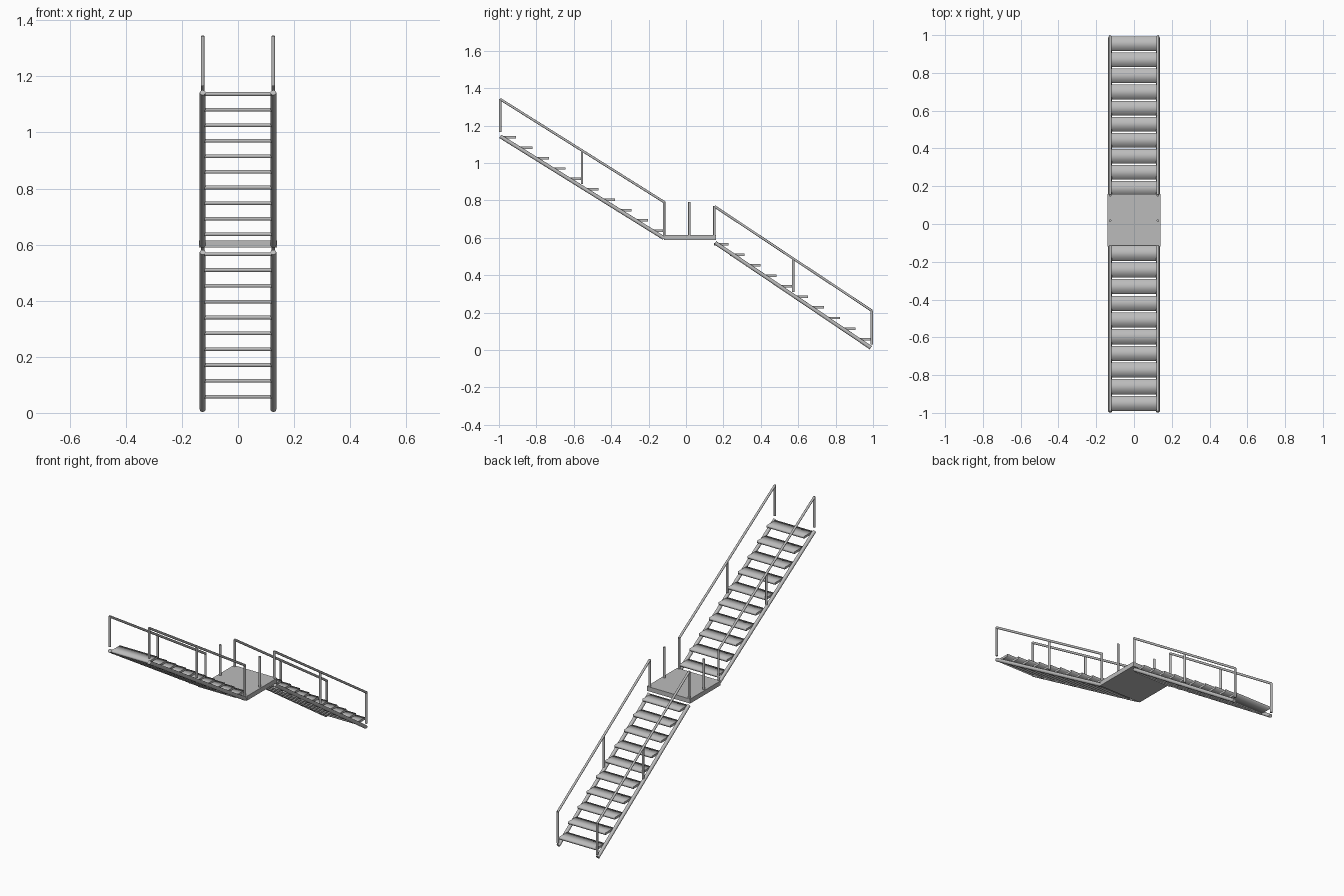
import bpy
from mathutils import Vector

if "Cube" in bpy.data.objects:
    bpy.data.objects.remove(bpy.data.objects["Cube"])

X = 0.1262       # half spacing of stringers and rails
steel = bpy.data.materials.new("dark_grey_steel")
steel.diffuse_color = (0.5, 0.5, 0.5, 1)
steel.use_nodes = True
steel.node_tree.nodes["Principled BSDF"].inputs["Base Color"].default_value = steel.diffuse_color


def box(name, lo, hi, soft=False):
    lo, hi = Vector(lo), Vector(hi)
    bpy.ops.mesh.primitive_cube_add(size=1, location=(lo + hi) / 2)
    ob = bpy.context.object
    ob.name = name
    ob.scale = hi - lo
    bpy.ops.object.transform_apply(location=False, rotation=False, scale=True)
    ob.data.materials.append(steel)
    if soft:
        # smooth round the profile, crisp at the two end faces
        bpy.ops.object.shade_smooth()
        for e in ob.data.edges:
            a, b = (ob.data.vertices[i].co for i in e.vertices)
            e.use_edge_sharp = abs(a.x - b.x) < 1e-5
    return ob


def bar(name, a, b, r):
    # round bar between two points
    a, b = Vector(a), Vector(b)
    d = b - a
    bpy.ops.mesh.primitive_cylinder_add(vertices=16, radius=r, depth=d.length,
                                        location=(a + b) / 2)
    ob = bpy.context.object
    ob.name = name
    ob.rotation_euler = d.to_track_quat('Z', 'Y').to_euler()
    ob.data.materials.append(steel)
    bpy.ops.object.shade_smooth_by_angle()
    return ob


def flight(name, stringer, rail, bottoms, mid, tread0, tread1, depth):
    (ya, za), (yb, zb) = stringer
    (ra, ta), (rb, tb) = rail
    middle = ta + (tb - ta) * (mid - ra) / (rb - ra)
    for side, x in (("left", -X), ("right", X)):
        bar(f"{name}_stringer_{side}", (x, ya, za), (x, yb, zb), 0.0102)
        bar(f"{name}_handrail_{side}", (x, ra, ta), (x, rb, tb), 0.0065)
        for post, y, z0, z1 in (("top", ra, bottoms[0], ta), ("middle", mid, middle - 0.18, middle),
                                ("bottom", rb, bottoms[1], tb)):
            bar(f"{name}_{post}_post_{side}", (x, y, z0), (x, y, z1 + 0.002), 0.0065)
    # ten treads
    for i in range(10):
        y = tread0[0] + (tread1[0] - tread0[0]) * i / 9
        z = tread0[1] + (tread1[1] - tread0[1]) * i / 9
        box(f"{name}_tread_{i + 1}", (-0.12, y, z - 0.0065), (0.12, y + depth, z + 0.0065), True)


flight("upper", [(-0.993, 1.142), (-0.118, 0.598)], [(-0.9935, 1.341), (-0.117, 0.791)],
       (1.166, 0.612), -0.556, (-0.99, 1.137), (-0.195, 0.637), 0.08)
flight("lower", [(0.156, 0.573), (0.988, 0.012)], [(0.152, 0.768), (0.9935, 0.21)],
       (0.59, 0.03), 0.573, (0.151, 0.566), (0.915, 0.058), 0.077)

# landing and its standing posts
box("landing", (-0.139, -0.118, 0.589), (0.139, 0.16, 0.615))
for side, x in (("left", -X), ("right", X)):
    bar(f"landing_post_{side}", (x, 0.018, 0.605), (x, 0.018, 0.791), 0.0065)
